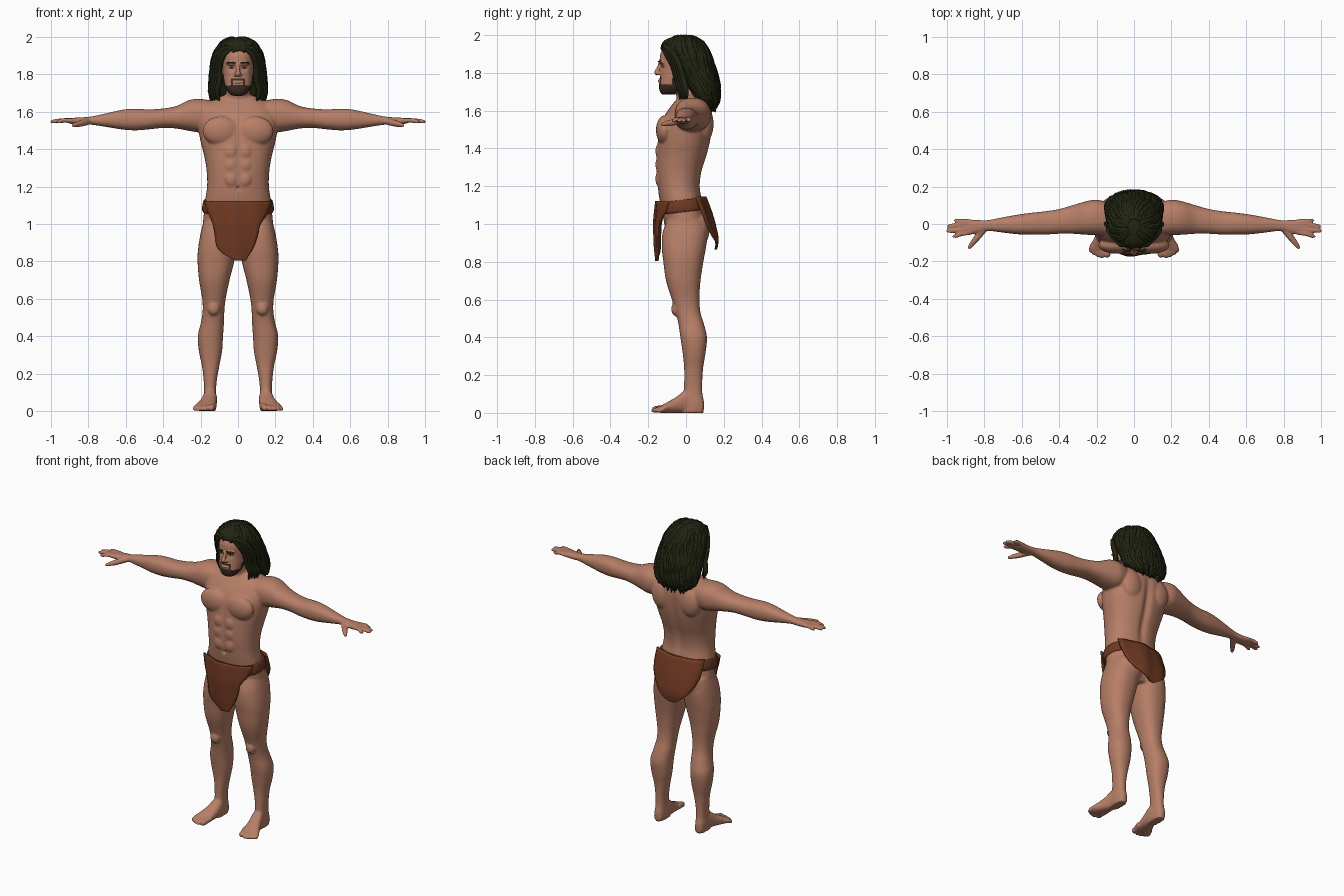
import bpy, bmesh, math, random
from mathutils import Vector, Matrix

random.seed(4)


def material(name, rgb):
    m = bpy.data.materials.new(name)
    m.diffuse_color = (*rgb, 1)
    return m


SKIN = material("skin", (0.47, 0.21, 0.135))
HAIR = material("dark_hair", (0.016, 0.018, 0.006))
LOCK = material("lighter_hair", (0.026, 0.028, 0.010))
BEARD = material("beard", (0.045, 0.025, 0.018))
CLOTH = material("brown_hide", (0.16, 0.040, 0.016))
WHITE = material("eye_white", (0.45, 0.38, 0.33))


def smooth(rows, n=4):
    """Catmull-Rom interpolation of number rows."""
    out = []
    for i in range(len(rows) - 1):
        q = [rows[max(0, min(len(rows) - 1, i + k))] for k in (-1, 0, 1, 2)]
        for j in range(n):
            t = j / n
            out.append([0.5 * (2 * b + (c - a) * t + (2 * a - 5 * b + 4 * c - d) * t * t
                               + (3 * b - a - 3 * c + d) * t ** 3) for a, b, c, d in zip(*q)])
    return out + [list(rows[-1])]


def skin_rings(bm, rings, mat=0):
    """Bridge rings of points and cap both ends."""
    vs = [[bm.verts.new(p) for p in r] for r in rings]
    n = len(vs[0])
    fs = [bm.faces.new((a[i], a[(i + 1) % n], b[(i + 1) % n], b[i]))
          for a, b in zip(vs, vs[1:]) for i in range(n)]
    fs += [bm.faces.new(vs[0]), bm.faces.new(vs[-1])]
    for f in fs:
        f.material_index = mat
    bmesh.ops.recalc_face_normals(bm, faces=fs)


def loft(bm, rows, axis="z", s=1, sides=32, power=2.3, ripple=None):
    """Rows are (position, a0, a1, b0, b1): box limits of each rounded section."""
    rings = []
    for t, a0, a1, b0, b1 in smooth(rows):
        ring = []
        for i in range(sides):
            w = 2 * math.pi * i / sides
            k = ripple(w, t) if ripple else 1
            c, d = math.cos(w), math.sin(w)
            a = (a0 + a1) / 2 + k * (a1 - a0) / 2 * math.copysign(abs(c) ** (2 / power), c)
            b = (b0 + b1) / 2 + k * (b1 - b0) / 2 * math.copysign(abs(d) ** (2 / power), d)
            x, y, z = {"z": (a, b, t), "x": (t, a, b), "y": (a, t, b)}[axis]
            ring.append((x * s, y, z))
        rings.append(ring)
    skin_rings(bm, rings)


def tube(bm, rows, sides=10, mat=0, s=1):
    """Rows are (x, y, z, radius) along a path."""
    rows = smooth(rows, 3)
    pts = [Vector((r[0] * s, r[1], r[2])) for r in rows]
    rings = []
    for i, p in enumerate(pts):
        d = (pts[min(i + 1, len(pts) - 1)] - pts[max(i - 1, 0)]).normalized()
        u = d.cross(Vector((0.31, 0.42, 0.85))).normalized()
        v = d.cross(u)
        r = max(rows[i][3], 0.001)
        rings.append([p + r * (u * math.cos(2 * math.pi * k / sides) + v * math.sin(2 * math.pi * k / sides))
                      for k in range(sides)])
    skin_rings(bm, rings, mat)


def ball(bm, c, r):
    bmesh.ops.create_uvsphere(bm, u_segments=24, v_segments=14, radius=1,
                              matrix=Matrix.Translation(c) @ Matrix.Diagonal((*r, 1)))


def finish(bm, name, mats, voxel=0):
    me = bpy.data.meshes.new(name)
    bm.to_mesh(me)
    bm.free()
    ob = bpy.data.objects.new(name, me)
    bpy.context.collection.objects.link(ob)
    if voxel:  # fuse overlapping volumes into one soft surface
        m = ob.modifiers.new("fuse", "REMESH")
        m.mode, m.voxel_size = "VOXEL", voxel
        m = ob.modifiers.new("soften", "SMOOTH")
        m.factor, m.iterations = 0.5, 4
        dg = bpy.context.evaluated_depsgraph_get()
        me = bpy.data.meshes.new_from_object(ob.evaluated_get(dg))
        ob.modifiers.clear()
        ob.data = me
    me.materials.clear()
    for m in mats:
        me.materials.append(m)
    me.polygons.foreach_set("use_smooth", [True] * len(me.polygons))
    return ob


def sym(rows):
    return [(z, -h, h, a, b) for z, h, a, b in rows]


# Body: torso and neck
bm = bmesh.new()
loft(bm, sym([(.9, .1, -.08, .08), (.98, .18, -.11, .11), (1.06, .182, -.125, .1), (1.13, .175, -.14, .085),
              (1.2, .165, -.15, .075), (1.28, .167, -.157, .085), (1.36, .18, -.156, .11),
              (1.44, .2, -.15, .13), (1.52, .213, -.138, .14), (1.58, .215, -.11, .14),
              (1.63, .19, -.075, .125), (1.665, .13, -.045, .1), (1.69, .07, -.03, .08)]), sides=48)
loft(bm, sym([(1.6, .08, -.04, .1), (1.65, .07, -.045, .085), (1.71, .063, -.06, .07), (1.78, .06, -.08, .06)]))

for s in (1, -1):
    # Muscle masses
    ball(bm, (s * .092, -.113, 1.497), (.098, .046, .078))
    ball(bm, (s * .1, .1, 1.53), (.075, .046, .095))
    ball(bm, (s * .085, .065, .97), (.085, .06, .09))
    ball(bm, (s * .13, -.052, .55), (.033, .026, .038))
    for z in (1.24, 1.315, 1.385):
        ball(bm, (s * .036, -.144, z), (.036, .018, .04))
    # Arm and palm
    loft(bm, [(.12, -.06, .11, 1.5, 1.655), (.2, -.06, .13, 1.49, 1.668), (.26, -.057, .12, 1.497, 1.662),
              (.33, -.052, .1, 1.51, 1.63), (.4, -.052, .08, 1.513, 1.617), (.48, -.057, .067, 1.505, 1.612),
              (.55, -.057, .06, 1.5, 1.616), (.62, -.055, .05, 1.505, 1.61), (.7, -.046, .036, 1.518, 1.592),
              (.78, -.037, .021, 1.53, 1.575), (.83, -.047, .021, 1.53, 1.57), (.88, -.058, .023, 1.533, 1.567),
              (.91, -.052, .02, 1.54, 1.561)], "x", s)
    # Fingers and thumb
    for y, tx, ty in ((-.045, .968, -.065), (-.025, 1.0, -.037), (-.004, .996, -.01), (.013, .96, .018)):
        tube(bm, [(.87, y, 1.552, .013), (.93, (y + ty) / 2, 1.554, .0125), (tx - .015, ty, 1.548, .0115),
                  (tx + .003, ty, 1.546, .006)], s=s)
    tube(bm, [(.8, -.025, 1.548, .019), (.84, -.075, 1.537, .018), (.868, -.11, 1.53, .0135),
              (.885, -.133, 1.526, .008)], s=s)
    # Leg
    loft(bm, [(1.02, .01, .183, -.1, .1), (.95, .0, .2, -.125, .115), (.87, .008, .213, -.128, .105),
              (.8, .02, .216, -.12, .092), (.7, .045, .208, -.106, .077), (.6, .066, .191, -.075, .071),
              (.53, .073, .189, -.055, .077), (.47, .075, .199, -.04, .095), (.4, .08, .215, -.03, .111),
              (.32, .085, .209, -.018, .104), (.24, .1, .192, -.01, .091), (.16, .114, .183, -.01, .086),
              (.1, .117, .181, -.015, .087), (.05, .115, .185, -.03, .097), (.0, .118, .182, -.03, .093)], s=s)
    # Foot and toes
    loft(bm, [(.09, .125, .175, 0, .05), (.05, .115, .182, 0, .1), (0, .112, .186, 0, .12),
              (-.05, .114, .202, 0, .085), (-.1, .119, .224, 0, .056), (-.14, .13, .236, 0, .034)], "y", s)
    for x, y, r in ((.14, -.172, .018), (.168, -.176, .013), (.19, -.17, .0125), (.21, -.16, .012), (.228, -.146, .011)):
        tube(bm, [(x - .012, -.1, .03, r), (x, y + .025, .021, r), (x + .003, y + .005, r, r),
                  (x + .004, y - .008, r, r * .5)], s=s)
body = finish(bm, "body", [SKIN], 0.0065)

# Spine groove, chest and belly line, navel, flat soles
for v in body.data.vertices:
    x, y, z = v.co
    if abs(x) < .1 and y > .03:
        v.co.y -= .016 * math.exp(-(x / .024) ** 2) * max(0, 1 - ((z - 1.38) / .27) ** 2)
    elif abs(x) < .1 and y < -.1 and 1.15 < z < 1.6:
        v.co.y += .006 * math.exp(-(x / .013) ** 2) * max(0, 1 - ((z - 1.37) / .2) ** 2)
        v.co.y += .016 * math.exp(-(x / .008) ** 2 - ((z - 1.19) / .011) ** 2)
    v.co.z = max(0, v.co.z)

# Head with brow, nose, lips, ears
bm = bmesh.new()
loft(bm, sym([(1.685, .03, -.125, -.06), (1.7, .05, -.138, -.03), (1.73, .067, -.143, 0), (1.77, .076, -.139, .03),
              (1.81, .08, -.136, .06), (1.85, .083, -.139, .08), (1.9, .083, -.136, .085),
              (1.94, .07, -.112, .075), (1.965, .04, -.07, .05)]), sides=48)
for v in bm.verts:  # eye sockets
    if v.co.y < -.08:
        v.co.y += .013 * math.exp(-((abs(v.co.x) - .034) / .018) ** 2 - ((v.co.z - 1.834) / .014) ** 2)
tube(bm, [(0, -.136, 1.855, .009), (0, -.146, 1.825, .01), (0, -.155, 1.803, .014), (0, -.148, 1.79, .008)])
ball(bm, (0, -.139, 1.757), (.025, .011, .008))
for s in (1, -1):
    ball(bm, (s * .013, -.143, 1.797), (.01, .012, .008))
    ball(bm, (s * .034, -.133, 1.856), (.032, .014, .009))
    ball(bm, (s * .084, -.02, 1.82), (.01, .02, .033))
head = finish(bm, "head", [SKIN, BEARD], 0.004)
for p in head.data.polygons:  # beard, moustache and jaw strip
    x, y, z = p.center
    x = abs(x)
    chin = z < 1.74 and y < -.05
    tache = 1.766 < z < 1.779 and x < .036 and y < -.12
    corner = .027 < x < .038 and z < 1.779 and y < -.1
    jaw = x > .045 and -.075 < y < -.03 and z < 1.79 - .6 * (y + .075) * -1 and z < 1.775
    p.material_index = int(chin or tache or corner or jaw)

# Eyes and eyebrows
for name, mat, c, r in (("eyes", WHITE, (.034, -.118, 1.835), (.014, .011, .006)),
                        ("irises", HAIR, (.034, -.125, 1.835), (.005, .006, .0052)),
                        ("eyebrows", HAIR, (.036, -.137, 1.86), (.027, .013, .005))):
    bm = bmesh.new()
    for s in (1, -1):
        ball(bm, (s * c[0], c[1], c[2]), r)
    finish(bm, name, [mat])

# Hair mass with wavy ridges
mass = sym([(1.615, .06, .09, .14), (1.64, .11, .06, .165), (1.68, .142, .03, .172), (1.74, .148, .0, .172),
            (1.8, .144, -.04, .157), (1.85, .138, -.078, .143), (1.9, .128, -.108, .123),
            (1.93, .114, -.13, .108), (1.965, .09, -.118, .083), (1.985, .058, -.085, .052), (1.997, .02, -.04, .01)])
bm = bmesh.new()
loft(bm, mass, sides=96, power=2.2,
     ripple=lambda w, z: 1 + .035 * math.sin(17 * w + 2.5 * math.sin(28 * z)) + .02 * math.sin(31 * w - 40 * z))
finish(bm, "hair_mass", [HAIR])

# Loose wavy locks following the hair mass
bm = bmesh.new()
fine = smooth(mass, 5)
for i in range(84):
    w = math.radians(-42 + 264 * (i + random.random()) / 84)
    end, ph = random.uniform(1.61, 1.69), random.uniform(0, 6.3)
    rows = []
    for t, a0, a1, b0, b1 in reversed(fine[::3]):
        if t < end:
            break
        q = w + .07 * math.sin(36 * t + ph)
        rows.append((a1 * math.cos(q), (b0 + b1) / 2 + (b1 - b0) / 2 * math.sin(q), t - .004,
                     .011 + .003 * math.sin(50 * t + ph)))
    x, y, z, r = rows[-1]
    rows.append((x * 1.0, y, z - random.uniform(.01, .035), .002))
    tube(bm, rows, 6, i % 2)
for s in (1, -1):  # locks framing the face and neck
    for k in range(4):
        o = .012 * k
        tube(bm, [(.03 + o, -.115, 1.945, .012), (.075 + o, -.105 + o, 1.905, .014), (.098 + o, -.07 + o, 1.84, .015),
                  (.097 + o, -.05 + o, 1.77, .015), (.112 + o, -.035 + o, 1.71, .014),
                  (.098 + o, -.03 + o, 1.65 + .01 * (k % 2), .003)], 7, k % 2, s)
finish(bm, "hair_locks", [HAIR, LOCK])

# Hide waistband, higher at the back
bm = bmesh.new()
loft(bm, sym([(1.06, .187, -.145, .112), (1.075, .192, -.152, .114), (1.105, .189, -.153, .108),
              (1.125, .183, -.148, .1)]), sides=40)
for v in bm.verts:
    v.co.z += .12 * v.co.y + .005
finish(bm, "waistband", [CLOTH])


# Hanging hide flaps, bowed around the hips
def flap(name, rows, bow):
    bm = bmesh.new()
    n = 14
    grid = []
    for z, x0, x1, y in smooth(rows, 3):
        line = []
        for i in range(n + 1):
            x = x0 + (x1 - x0) * i / n
            fold = .004 * math.sin(45 * x + 6 * z)
            line.append(bm.verts.new((x, y + bow * x * x + fold, z)))
        grid.append(line)
    for a, b in zip(grid, grid[1:]):
        for i in range(n):
            bm.faces.new((a[i], a[i + 1], b[i + 1], b[i]))
    bmesh.ops.recalc_face_normals(bm, faces=bm.faces)
    ob = finish(bm, name, [CLOTH])
    m = ob.modifiers.new("thickness", "SOLIDIFY")
    m.thickness, m.offset = .01, 0


flap("front_flap", [(1.12, -.18, .18, -.157), (1.06, -.16, .16, -.163), (1.0, -.135, .12, -.167),
                    (.94, -.122, .105, -.165), (.88, -.112, .085, -.162), (.84, -.075, .062, -.158),
                    (.805, -.01, .04, -.154)], 1.9)
flap("back_flap", [(1.145, -.172, .172, .1), (1.06, -.17, .17, .132), (.99, -.15, .15, .153),
                   (.93, -.11, .105, .166), (.89, -.065, .05, .165), (.865, -.025, .01, .16)], -1.7)
